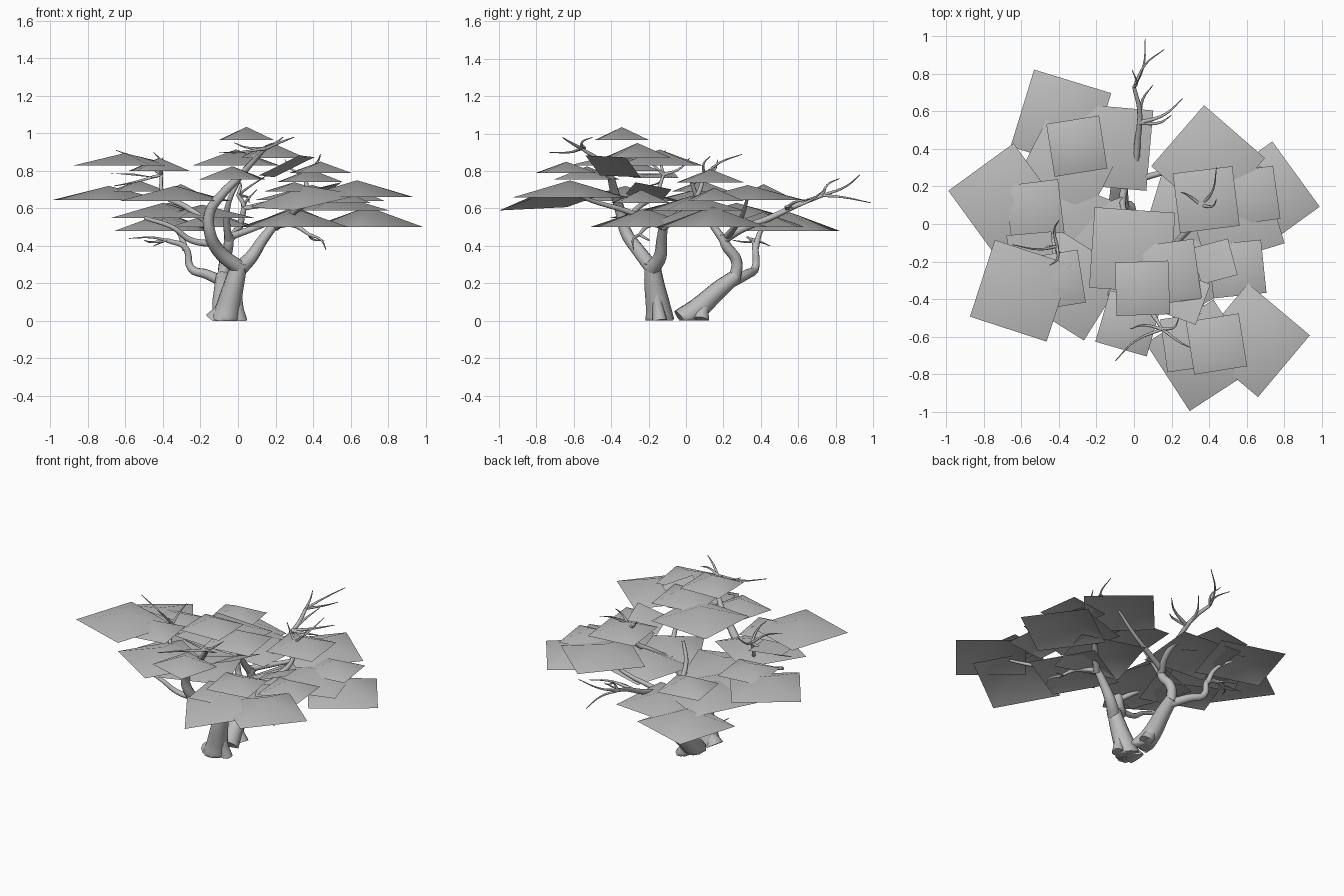
import bpy
import bmesh
from math import radians
from mathutils import Matrix, Vector

default_cube = bpy.data.objects.get("Cube")
if default_cube:
    bpy.data.objects.remove(default_cube, do_unlink=True)

# One plain grey for bark and foliage
grey = bpy.data.materials.new("plain_grey")
grey.use_nodes = True
grey.diffuse_color = (0.5, 0.5, 0.5, 1)
grey.node_tree.nodes["Principled BSDF"].inputs["Base Color"].default_value = (0.5, 0.5, 0.5, 1)

LARGE, MEDIUM, SMALL = 0.43, 0.32, 0.285


def foliage(name, centre, turn, size=LARGE, rise=0.08, slope_x=0, slope_y=0):
    """Square leaf sheet with a raised middle, optionally sheared into a tilt."""
    bm = bmesh.new()
    bmesh.ops.create_grid(bm, x_segments=1, y_segments=1, size=size / 2)
    middle = bmesh.ops.poke(bm, faces=bm.faces[:])["verts"][0]
    middle.co.z += rise
    bmesh.ops.rotate(bm, verts=bm.verts, matrix=Matrix.Rotation(radians(turn), 3, "Z"))
    for vert in bm.verts:
        vert.co.z += vert.co.x * slope_x + vert.co.y * slope_y
    bmesh.ops.translate(bm, verts=bm.verts, vec=centre)
    for face in bm.faces:
        face.smooth = True
    mesh = bpy.data.meshes.new(name)
    bm.to_mesh(mesh)
    bm.free()
    mesh.materials.append(grey)
    bpy.context.collection.objects.link(bpy.data.objects.new(name, mesh))


def limb(name, start, end, points):
    """Tapered round limb through the points, thinning from start to end radius."""
    curve = bpy.data.curves.new(name, "CURVE")
    curve.dimensions = "3D"
    curve.bevel_depth = 1
    curve.bevel_resolution = 3
    curve.resolution_u = 5
    curve.use_fill_caps = True
    spline = curve.splines.new("BEZIER")
    spline.bezier_points.add(len(points) - 1)
    for i, (knot, place) in enumerate(zip(spline.bezier_points, points)):
        knot.co = Vector(place)
        knot.radius = start + (end - start) * i / (len(points) - 1)
        knot.handle_left_type = knot.handle_right_type = "AUTO"
    obj = bpy.data.objects.new(name, curve)
    bpy.context.collection.objects.link(obj)
    bpy.ops.object.select_all(action="DESELECT")
    obj.select_set(True)
    bpy.context.view_layer.objects.active = obj
    bpy.ops.object.convert(target="MESH")
    obj = bpy.context.view_layer.objects.active
    for vert in obj.data.vertices:
        vert.co.z = max(vert.co.z, 0)
    obj.data.materials.clear()
    obj.data.materials.append(grey)
    # Weld the rings so the bark shades smoothly
    bm = bmesh.new()
    bm.from_mesh(obj.data)
    bmesh.ops.remove_doubles(bm, verts=bm.verts, dist=0.0002)
    bmesh.ops.recalc_face_normals(bm, faces=bm.faces)
    bm.to_mesh(obj.data)
    bm.free()
    bpy.ops.object.shade_smooth_by_angle(angle=radians(75))


def twigs(name, root, tips, radius=0.009):
    """Fan of thin, slightly bent twigs from one root."""
    root = Vector(root)
    for i, tip in enumerate(tips):
        tip = Vector(tip)
        bend = root.lerp(tip, 0.5) + Vector((0.02, -0.02, 0.01)) * (-1) ** i
        limb(f"{name}_{i}", radius, 0.002, [root, bend, tip])


# Front trunk with its flared foot and two main forks
limb("front_trunk", 0.078, 0.042, [(-.07, -.14, 0), (-.05, -.15, .08), (-.02, -.17, .2), (.01, -.18, .31)])
limb("front_root", 0.06, 0.02, [(-.12, -.13, 0), (-.08, -.14, .06), (-.03, -.16, .18)])
limb("front_side_root", 0.04, 0.02, [(.01, -.14, 0), (0, -.15, .07), (0, -.16, .16)])
limb("front_left_fork", 0.04, 0.02,
     [(.01, -.18, .28), (-.1, -.25, .37), (-.15, -.32, .47), (-.15, -.35, .58), (-.08, -.38, .68), (0, -.4, .76)])
limb("front_left_fork_top", 0.02, 0.007, [(0, -.4, .76), (.09, -.47, .86), (.15, -.56, .92)])
limb("front_right_fork", 0.042, 0.022, [(.01, -.18, .28), (.07, -.14, .34), (.13, -.13, .43), (.2, -.12, .52)])
limb("right_bough", 0.022, 0.01, [(.2, -.12, .5), (.28, -.04, .57), (.36, .05, .65), (.36, .1, .78)])
limb("right_low_bough", 0.018, 0.008, [(.2, -.12, .51), (.3, -.2, .51), (.38, -.25, .46)])
limb("front_bough", 0.018, 0.008, [(.2, -.12, .5), (.3, -.3, .58), (.4, -.5, .64), (.5, -.6, .68)])
limb("left_bough", 0.02, 0.01, [(-.12, -.28, .41), (-.25, -.3, .43), (-.35, -.33, .5), (-.5, -.33, .55)])
limb("left_high_bough", 0.018, 0.008, [(-.15, -.34, .52), (-.28, -.25, .61), (-.4, -.16, .68), (-.41, -.12, .78)])

# Back trunk with its two forks
limb("back_trunk", 0.068, 0.038, [(-.06, -.02, 0), (-.08, .07, .07), (-.08, .18, .17), (-.08, .27, .24)])
limb("back_root", 0.045, 0.025, [(-.03, .08, 0), (-.06, .09, .06), (-.08, .16, .15)])
limb("back_upper_fork", 0.033, 0.024, [(-.08, .26, .22), (-.07, .27, .32), (-.05, .21, .41), (-.05, .2, .46)])
limb("back_inner_bough", 0.022, 0.01, [(-.05, .2, .43), (-.06, .13, .53), (-.05, .07, .63), (0, .03, .74)])
limb("back_long_bough", 0.023, 0.01,
     [(-.05, .2, .43), (0, .3, .49), (.02, .45, .55), (.03, .6, .62), (0, .73, .67)])
limb("back_left_bough", 0.03, 0.012,
     [(-.08, .25, .21), (-.17, .33, .25), (-.25, .37, .28), (-.28, .37, .39), (-.38, .36, .43)])
limb("back_left_riser", 0.018, 0.007, [(-.28, .37, .38), (-.32, .4, .48), (-.4, .46, .54)])
limb("back_right_bough", 0.02, 0.008, [(-.04, .22, .45), (.1, .26, .5), (.25, .3, .56), (.4, .33, .66)])

# Bare twigs that poke out of the canopy
twigs("front_twig", (.15, -.56, .92), [(.3, -.66, .98), (-.1, -.73, .9), (.24, -.5, .98), (-.02, -.56, .95)])
twigs("right_twig", (.36, .1, .78), [(.44, .3, .89), (.25, .17, .86), (.44, .13, .88)])
twigs("right_low_twig", (.38, -.25, .46), [(.47, -.28, .38), (.46, -.2, .43)])
twigs("left_twig", (-.41, -.12, .78), [(-.65, -.11, .91), (-.4, .02, .87), (-.45, -.22, .9), (-.66, -.2, .72)])
twigs("back_left_twig", (-.38, .36, .43), [(-.58, .34, .44), (-.5, .25, .43), (-.45, .45, .4)])
twigs("back_twig", (0, .73, .67), [(.06, .99, .63), (.16, .93, .78), (-.01, .82, .76)])
twigs("back_side_twig", (.03, .54, .6), [(.26, .67, .65), (.1, .74, .7), (.2, .58, .6)], 0.012)

# Low canopy
foliage("low_back_left", (-.39, .555, .48), -17, rise=0.1)
foliage("low_back_middle", (-.13, .41, .5), -5)
foliage("low_far_right", (.69, .14, .5), 36, rise=0.11)
foliage("low_right", (.3, -.22, .5), 30, rise=0.1)
foliage("low_inner_right", (.3, .03, .5), -17, rise=0.11)
foliage("low_middle", (-.19, -.13, .55), 20, rise=0.07)
foliage("low_left_back", (-.37, .27, .55), -27)
foliage("low_inner_left", (-.4, 0, .55), -20)
foliage("low_outer_right", (.535, .04, .59), 17)

# Middle canopy
foliage("middle_far_left", (-.69, .13, .645), 36, rise=0.075)
foliage("middle_left", (-.335, -.325, .64), -32)
foliage("middle_back_right", (.395, .33, .645), -41)
foliage("middle_small_left", (-.53, .08, .69), 7, SMALL, 0.06)
foliage("middle_tilted_left", (-.55, -.17, .775), 5, 0.24, 0.01, slope_x=-0.1)
foliage("middle_back_left", (-.305, .415, .65), 9, SMALL)
foliage("middle_small_far_right", (.62, .15, .64), 8, SMALL, 0.07)
foliage("middle_small_right", (.385, .13, .74), 7, MEDIUM, 0.07)
foliage("middle_front_right", (.635, -.62, .66), -40, rise=0.09)
foliage("middle_front", (.36, -.7, .64), 33, slope_x=0.14, slope_y=0.14)
foliage("middle_small_front", (.3, -.63, .69), 8, SMALL, 0.05)
foliage("middle_small_outer", (.55, -.24, .63), 6, SMALL, 0.07)
foliage("middle_tilted_right", (.43, -.2, .69), 15, 0.2, 0.02, slope_x=0.35, slope_y=-0.1)

# Upper canopy
foliage("upper_front", (-.03, -.53, .755), -16, SMALL, 0.07)
foliage("upper_front_right", (.44, -.64, .79), 9, SMALL, 0.06)
foliage("upper_far_left", (-.604, -.356, .83), -18, rise=0.065)
foliage("upper_small_left", (-.42, -.3, .8), 9, SMALL, 0.07)
foliage("upper_middle", (-.01, -.14, .83), -4, rise=0.085)
foliage("upper_tilted", (.26, -.39, .825), -20, 0.23, 0.02, slope_x=0.42, slope_y=-0.2)
foliage("upper_right", (.18, -.26, .87), 8, MEDIUM)
foliage("crown", (.045, -.343, .965), 2, SMALL, 0.07)
